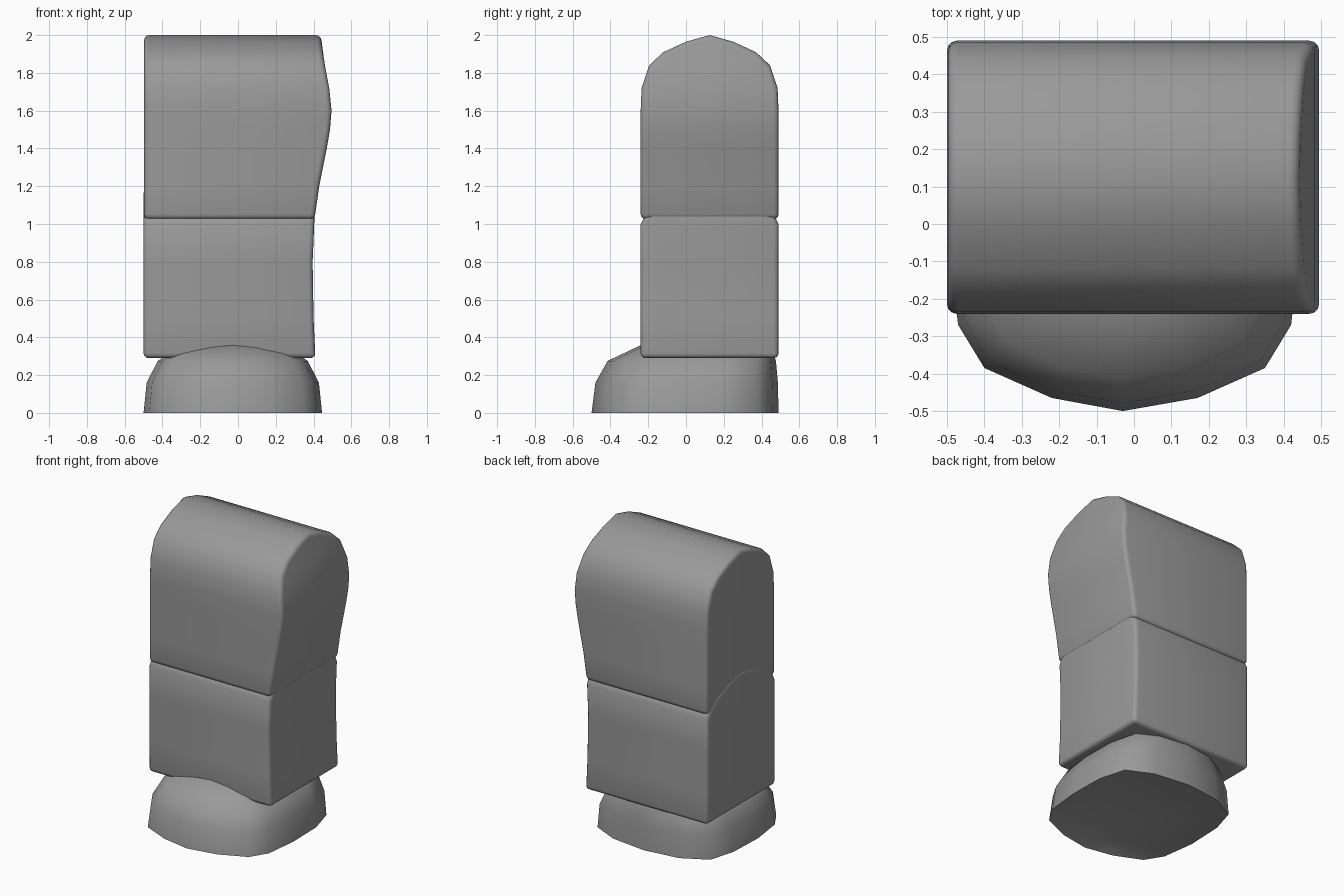
import bpy
import bmesh
from math import radians

cube = bpy.data.objects.get("Cube")
if cube:
    bpy.data.objects.remove(cube, do_unlink=True)

# Single matte grey for the whole leg
grey = bpy.data.materials.new("matte_grey")
grey.use_nodes = True
colour = (0.32, 0.32, 0.32, 1)
grey.diffuse_color = colour
grey.node_tree.nodes["Principled BSDF"].inputs["Base Color"].default_value = colour


def finish(name, bm, bevel=0.0, smooth=40):
    """Round the hard edges, then make a smooth shaded object."""
    bmesh.ops.recalc_face_normals(bm, faces=bm.faces)
    if bevel:
        hard = [e for e in bm.edges if e.calc_face_angle(0) > radians(42)]
        bmesh.ops.bevel(bm, geom=hard, offset=bevel, segments=3,
                        profile=0.5, affect='EDGES', clamp_overlap=False)
        bmesh.ops.recalc_face_normals(bm, faces=bm.faces)
    mesh = bpy.data.meshes.new(name)
    bm.to_mesh(mesh)
    bm.free()
    mesh.materials.append(grey)
    obj = bpy.data.objects.new(name, mesh)
    bpy.context.collection.objects.link(obj)
    bpy.ops.object.select_all(action='DESELECT')
    obj.select_set(True)
    bpy.context.view_layer.objects.active = obj
    bpy.ops.object.shade_smooth_by_angle(angle=radians(smooth))
    return obj


def arched_block(name, rows, inner_x, mid_y=0.125):
    """Rows of (height, half depth, outer x), the last row being the ridge."""
    bm = bmesh.new()
    levels = []
    for z, half, outer_x in rows:
        ys = (mid_y - half, mid_y + half) if half else (mid_y,)
        levels.append([[bm.verts.new((x, y, z)) for y in ys]
                       for x in (inner_x, outer_x)])
    bm.faces.new(levels[0][0] + levels[0][1][::-1])
    for low, high in zip(levels, levels[1:]):
        for side in (0, 1):
            bm.faces.new(low[side] + high[side][::-1])      # end walls
            bm.faces.new((low[0][side], low[1][side],       # front and back
                          high[1][side if len(high[1]) > 1 else 0],
                          high[0][side if len(high[0]) > 1 else 0]))
    return finish(name, bm, bevel=0.026)


# Thigh with rounded top and a bulging outer side
arched_block("upper_leg", [
    (1.025, .365, .405), (1.2, .365, .43), (1.4, .365, .47), (1.5, .365, .487),
    (1.6, .365, .495), (1.72, .36, .483), (1.84, .32, .46), (1.91, .245, .45),
    (1.965, .125, .443), (2.0, 0, .44)], -0.497)

# Shin, with its rounded knee tucked into the thigh
arched_block("lower_leg", [
    (.29, .365, .41), (.5, .365, .40), (.8, .365, .395), (1.0, .365, .403),
    (1.04, .345, .405), (1.11, .26, .405), (1.16, .14, .405),
    (1.19, 0, .405)], -0.5)

# Foot: sole outline shrunk into a low dome towards the heel
outline = [(-.03, -.5), (.17, -.465), (.35, -.385), (.42, -.27), (.445, -.05),
           (.44, .2), (.39, .38), (.22, .46), (-.03, .49), (-.27, .46),
           (-.44, .37), (-.49, .2), (-.5, -.05), (-.47, -.27), (-.4, -.385),
           (-.22, -.465)]
layers = [(0, 1, 1), (.16, .965, .976), (.275, .84, .9), (.36, .56, .69)]
bm = bmesh.new()
rings = [[bm.verts.new((-.03 + (x + .03) * sx, .35 + (y - .35) * sy, z))
          for x, y in outline] for z, sx, sy in layers]
crown = bm.verts.new((-.03, .1, .4))
arch = bm.verts.new((-.03, -.34, .07))
count = len(outline)
for i in range(count):
    j = (i + 1) % count
    for low, high in zip(rings, rings[1:]):
        bm.faces.new((low[i], low[j], high[j], high[i]))
    bm.faces.new((rings[-1][i], rings[-1][j], crown))
    bm.faces.new((rings[0][j], rings[0][i], arch))
finish("foot", bm, smooth=50)
